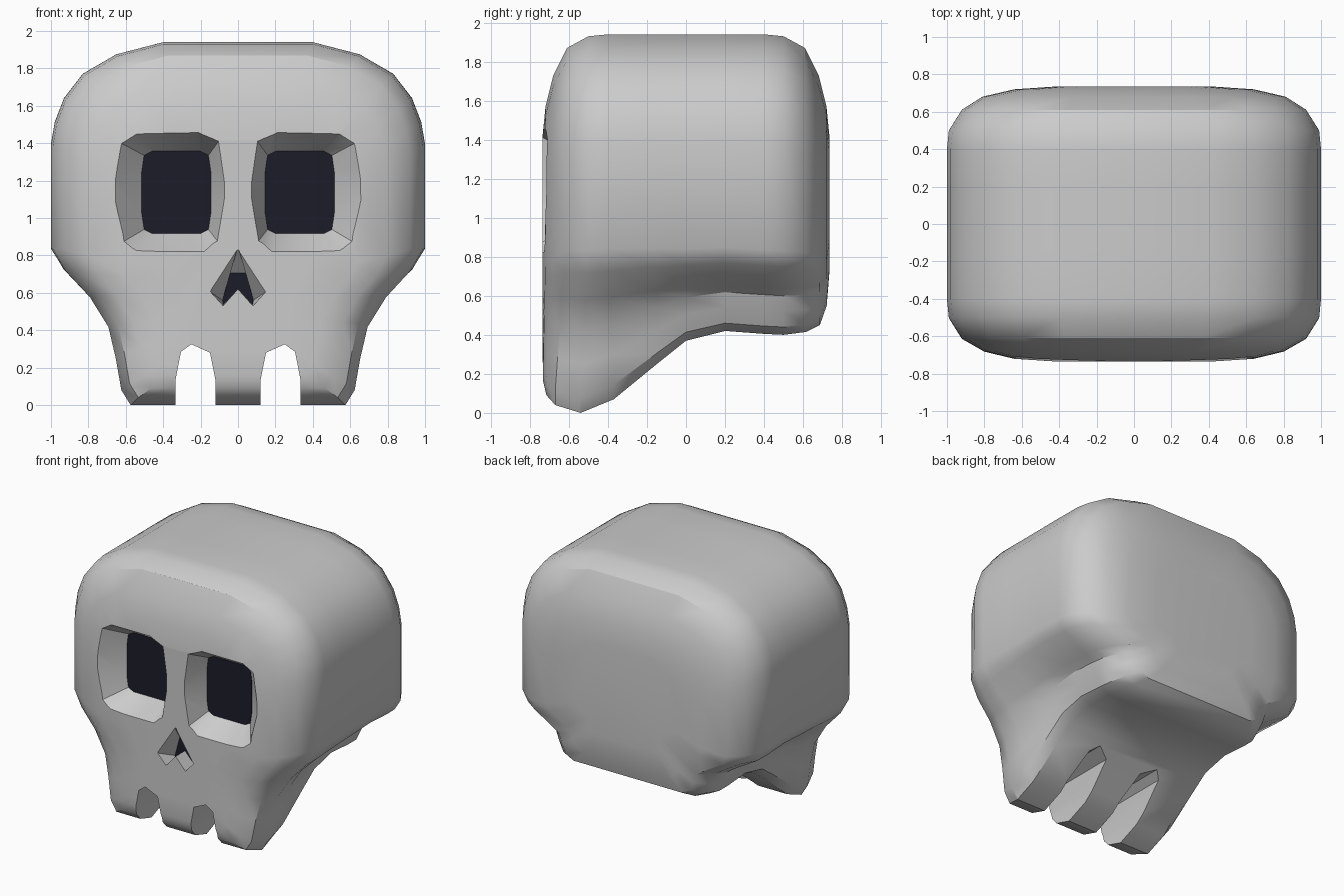
import bpy, bmesh, math

if "Cube" in bpy.data.objects:
    bpy.data.objects.remove(bpy.data.objects["Cube"])

BONE = bpy.data.materials.new("bone grey")
BONE.diffuse_color = (0.6, 0.6, 0.6, 1)
BONE.use_nodes = True
BONE.node_tree.nodes["Principled BSDF"].inputs["Base Color"].default_value = BONE.diffuse_color
DARK = bpy.data.materials.new("dark hollow")
DARK.diffuse_color = (0.012, 0.012, 0.022, 1)
DARK.use_nodes = True
DARK.node_tree.nodes["Principled BSDF"].inputs["Base Color"].default_value = DARK.diffuse_color


def loft(name, rings, mat):
    """Closed solid skinned through rings of equal point count."""
    bm = bmesh.new()
    vs = [[bm.verts.new(p) for p in r] for r in rings]
    n = len(vs[0])
    for a, b in zip(vs, vs[1:]):
        for i in range(n):
            j = (i + 1) % n
            bm.faces.new((a[i], a[j], b[j], b[i]))
    bm.faces.new(vs[0][::-1])
    bm.faces.new(vs[-1])
    bm.normal_update()
    if bm.calc_volume(signed=True) < 0:
        bmesh.ops.reverse_faces(bm, faces=bm.faces)
    me = bpy.data.meshes.new(name)
    bm.to_mesh(me)
    bm.free()
    me.materials.append(mat)
    ob = bpy.data.objects.new(name, me)
    bpy.context.collection.objects.link(ob)
    return ob


def volume(me):
    bm = bmesh.new()
    bm.from_mesh(me)
    v = bm.calc_volume()
    bm.free()
    return v


def carve(ob, cutter):
    """Subtract the cutter, using the first solver that gives a sound solid."""
    before = volume(ob.data)
    for solver in ('MANIFOLD', 'EXACT', 'FLOAT'):
        m = ob.modifiers.new("carve", 'BOOLEAN')
        m.operation = 'DIFFERENCE'
        m.solver = solver
        m.object = cutter
        bpy.context.view_layer.update()
        dg = bpy.context.evaluated_depsgraph_get()
        me = bpy.data.meshes.new_from_object(ob.evaluated_get(dg))
        ob.modifiers.remove(m)
        if before * .8 < volume(me) < before * .9999:
            ob.data = me
            return


def at(y, pts):
    return [(x, y, z) for x, z in pts]


# half outline of the skull: dome, then the lower part at the jaw and at the back
DOME = [(.4, 1.94), (.65, 1.875), (.83, 1.77), (.93, 1.64), (.98, 1.51), (1, 1.39), (1, .84)]
JAW = [(.93, .72), (.80, .58), (.70, .42), (.66, .25), (.63, .08), (.58, 0)]
BACK = [(.95, .76), (.76, .65), (.70, .61), (.67, .53), (.63, .45), (.55, .41)]


def section(y, xs, ztop, zbot, t, ybot):
    half = DOME + [(a + (c - a) * t, b + (d - b) * t) for (a, b), (c, d) in zip(JAW, BACK)]
    low = .41 * t
    out = []
    for x, z in half:
        w = min(1, max(0, (.9 - z) / .8))
        out.append((x * xs, y + (ybot - y) * w, zbot + (z - low) / (1.94 - low) * (ztop - zbot)))
    return out + [(-x, yy, z) for x, yy, z in reversed(out)]


# y, width scale, top z, bottom z, jaw-to-back blend, y at the bottom
STATIONS = [
    (-.735, .42, 1.42, .30, 0, -.735), (-.72, .64, 1.57, .16, 0, -.732),
    (-.68, .80, 1.73, .09, 0, -.715), (-.61, .92, 1.87, .04, 0, -.67),
    (-.5, .99, 1.93, 0, 0, -.54), (-.4, 1, 1.94, .07, .17, -.37),
    (-.15, 1, 1.94, .25, .6, -.15), (0, 1, 1.94, .37, .9, 0),
    (.2, 1, 1.94, .42, 1, .2), (.4, 1, 1.94, .405, 1, .4),
    (.5, .99, 1.93, .40, 1, .5), (.61, .92, 1.87, .415, 1, .62),
    (.68, .81, 1.73, .45, 1, .69), (.72, .64, 1.57, .55, 1, .722),
    (.735, .42, 1.42, .72, 1, .735)]
skull = loft("skull", [section(*s) for s in STATIONS], BONE)

cutters = []


def hollow(name, outer, inner, y_out, y_in, e):
    """Tapered recess with a dark floor; e extends the cutter past the face."""
    mouth = [(a + (a - c) * e, b + (b - d) * e) for (a, b), (c, d) in zip(outer, inner)]
    cutters.append(loft(name + "_cutter", [at(y_out - (y_in - y_out) * e, mouth), at(y_in, inner)], BONE))
    loft(name + "_floor", [at(y_in - .004, inner), at(y_in + .004, inner)], DARK)


# eye sockets
EYE = [(.9, .85), (.6, 1), (-.55, 1), (-.9, .85), (-1, .2), (-1, -.15),
       (-.88, -.83), (-.65, -1), (.58, -1), (.82, -.85), (1, -.15), (1, .2)]
FLOOR = [(.93, .9), (.7, 1), (-.7, 1), (-.93, .9), (-1, .5), (-1, -.5),
         (-.93, -.9), (-.7, -1), (.7, -1), (.93, -.9), (1, -.5), (1, .5)]
for side, s in (("left", -1), ("right", 1)):
    hollow(side + "_eye",
           [(s * (.37 + .29 * x), 1.14 + .31 * z) for x, z in EYE],
           [(s * (.33 + .185 * x), 1.137 + .22 * z) for x, z in FLOOR], -.72, -.57, 1)
    # gap between the teeth
    gap = [(.12, -.2), (.12, .13), (.15, .28), (.25, .325), (.305, .285), (.335, .13), (.335, -.2)]
    gap = [(s * x, z) for x, z in gap]
    cutters.append(loft(side + "_tooth_gap_cutter", [at(-1, gap), at(.3, gap)], BONE))

# nose
hollow("nose",
       [(.005, .83), (.147, .605), (.08, .53), (0, .62), (-.08, .53), (-.147, .605), (-.005, .83)],
       [(.045, .705), (.083, .56), (.078, .535), (0, .62), (-.078, .535), (-.083, .56), (-.045, .705)],
       -.735, -.62, .08)

# carve the skull and shade it
for c in cutters:
    carve(skull, c)
for c in cutters:
    bpy.data.objects.remove(c)
bpy.ops.object.select_all(action='DESELECT')
bpy.context.view_layer.objects.active = skull
skull.select_set(True)
bpy.ops.object.shade_smooth_by_angle(angle=math.radians(33))
